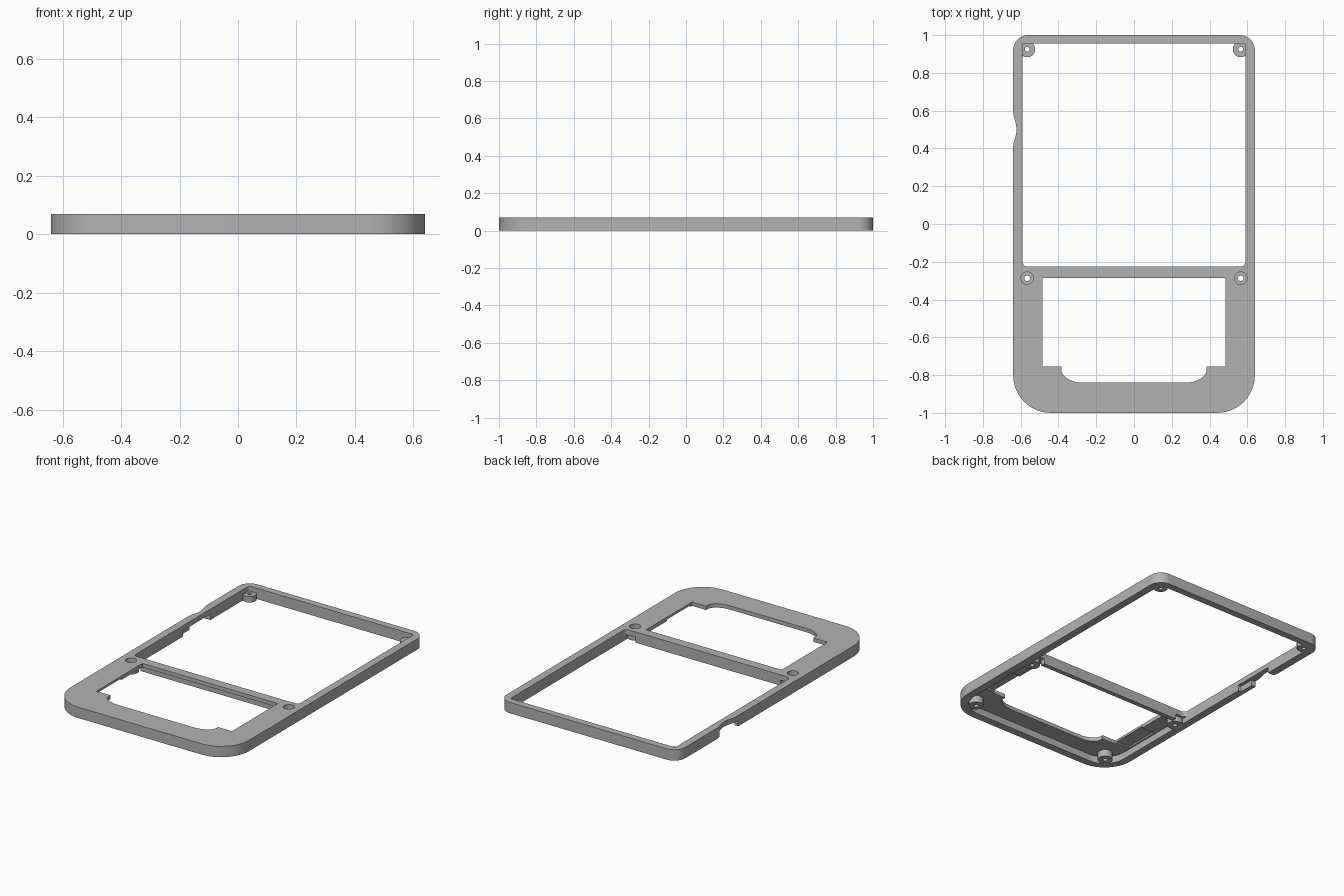
import bpy, bmesh, math

cube = bpy.data.objects.get("Cube")
if cube:
    bpy.data.objects.remove(cube, do_unlink=True)

grey = bpy.data.materials.new("plain grey")
grey.use_nodes = True
COLOUR = (0.45, 0.45, 0.45, 1)
grey.diffuse_color = COLOUR
grey.node_tree.nodes["Principled BSDF"].inputs["Base Color"].default_value = COLOUR

HEIGHT = 0.07
PLATE = 0.045   # underside of the top plate


def prism(name, points, z0, z1):
    """Extrude a closed outline between two heights."""
    bm = bmesh.new()
    face = bm.faces.new([bm.verts.new((x, y, z0)) for x, y in points])
    ext = bmesh.ops.extrude_face_region(bm, geom=[face])
    top = [v for v in ext["geom"] if isinstance(v, bmesh.types.BMVert)]
    bmesh.ops.translate(bm, verts=top, vec=(0, 0, z1 - z0))
    bmesh.ops.recalc_face_normals(bm, faces=bm.faces)
    mesh = bpy.data.meshes.new(name)
    bm.to_mesh(mesh)
    bm.free()
    mesh.materials.append(grey)
    obj = bpy.data.objects.new(name, mesh)
    bpy.context.collection.objects.link(obj)
    return obj


def arc(cx, cy, rx, ry, start, end, n=12):
    return [(cx + rx * math.cos(math.radians(start + (end - start) * i / n)),
             cy + ry * math.sin(math.radians(start + (end - start) * i / n)))
            for i in range(n + 1)]


def rounded(x0, x1, y0, y1, front, back):
    """Rounded rectangle with separate front and back corner radii."""
    return (arc(x1 - front, y0 + front, front, front, -90, 0)
            + arc(x1 - back, y1 - back, back, back, 0, 90)
            + arc(x0 + back, y1 - back, back, back, 90, 180)
            + arc(x0 + front, y0 + front, front, front, 180, 270))


def box(x0, x1, y0, y1):
    return [(x0, y0), (x1, y0), (x1, y1), (x0, y1)]


def circle(x, y, r):
    return arc(x, y, r, r, 0, 360, 32)[:-1]


def combine(points, z0, z1, operation="DIFFERENCE"):
    tool = prism("tool", points, z0, z1)
    tool.hide_render = True
    mod = body.modifiers.new("shape", "BOOLEAN")
    mod.operation = operation
    mod.solver = "EXACT"
    mod.object = tool
    bpy.context.view_layer.objects.active = body
    bpy.ops.object.modifier_apply(modifier=mod.name)
    bpy.data.objects.remove(tool, do_unlink=True)


# Outer outline, with a shallow thumb scoop on the right side
outline = rounded(-0.64, 0.64, -1, 1, 0.2, 0.08)
scoop = [(-0.64 + 0.009 * (1 - math.cos(2 * math.pi * i / 16)), 0.6 - 0.2 * i / 16)
         for i in range(17)]
outline = outline[:39] + scoop + outline[39:]
body = prism("case_frame", outline, 0, HEIGHT)

# Screen opening
combine(rounded(-0.59, 0.59, -0.225, 0.955, 0.025, 0.012), -0.1, 0.2)

# Hollow underside of the front section
combine(rounded(-0.59, 0.59, -0.95, -0.255, 0.15, 0.01), -0.1, PLATE)

# Keypad window
right_half = [(0.485, -0.285), (0.485, -0.755), (0.385, -0.755)]
right_half += arc(0.27, -0.77, 0.115, 0.07, 0, -90)
combine(right_half + [(-x, y) for x, y in reversed(right_half)], -0.1, 0.2)

for s in (-1, 1):
    # Thinned plate beside the window and gap at each crossbar end
    combine(box(*sorted((s * 0.48, s * 0.58)), -0.74, -0.5), -0.1, 0.055)
    combine(box(*sorted((s * 0.52, s * 0.59)), -0.27, -0.2), -0.1, 0.035)

# Side port and the pocket behind it
combine(box(-0.7, -0.55, 0.38, 0.56), -0.1, 0.038)
combine(box(-0.612, -0.55, 0.28, 0.4), -0.1, 0.038)

for s in (-1, 1):
    # Screw posts: back corners, crossbar ends, front corners
    combine(circle(s * 0.565, 0.925, 0.042), 0, 0.038, "UNION")
    combine(circle(s * 0.565, -0.287, 0.048), 0, 0.06, "UNION")
    combine(circle(s * 0.51, -0.88, 0.045), 0, 0.06, "UNION")
    # Screw holes
    combine(circle(s * 0.565, 0.925, 0.013), -0.1, 0.2)
    combine(circle(s * 0.565, -0.287, 0.015), -0.1, 0.2)
    combine(circle(s * 0.565, -0.287, 0.033), 0.04, 0.2)
    combine(circle(s * 0.51, -0.88, 0.015), -0.1, 0.04)

bpy.ops.object.select_all(action="DESELECT")
body.select_set(True)
bpy.context.view_layer.objects.active = body
bpy.ops.object.shade_smooth_by_angle(angle=math.radians(30))
